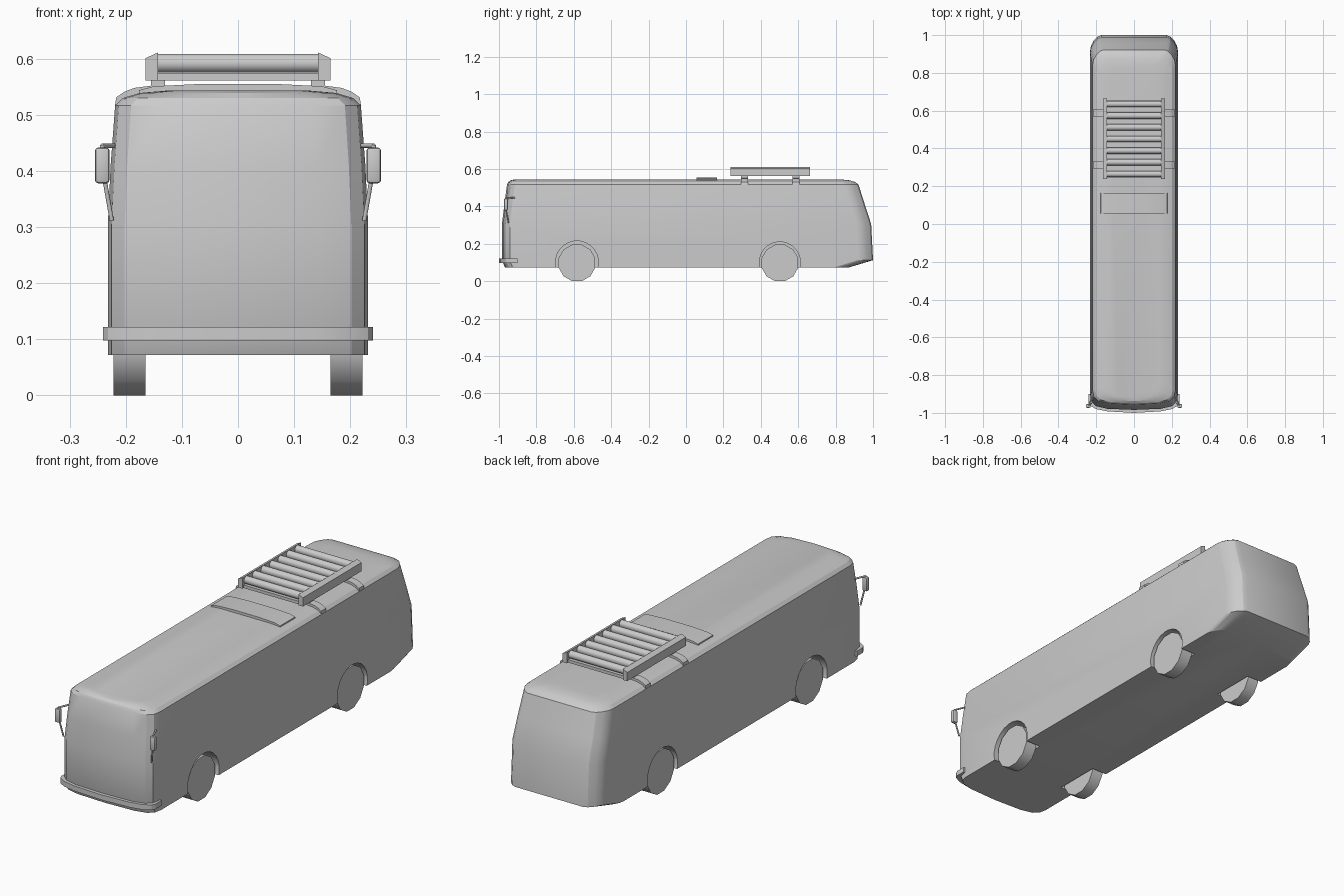
import bpy, bmesh, math
from mathutils import Vector

if "Cube" in bpy.data.objects:
    bpy.data.objects.remove(bpy.data.objects["Cube"])


def finish(name, bm, smooth=None):
    bmesh.ops.recalc_face_normals(bm, faces=bm.faces)
    me = bpy.data.meshes.new(name)
    bm.to_mesh(me)
    bm.free()
    ob = bpy.data.objects.new(name, me)
    bpy.context.collection.objects.link(ob)
    if smooth:
        shade(ob, smooth)
    return ob


def shade(ob, angle):
    bpy.ops.object.select_all(action='DESELECT')
    ob.select_set(True)
    bpy.context.view_layer.objects.active = ob
    bpy.ops.object.shade_smooth_by_angle(angle=math.radians(angle))


def loft(name, rings, smooth=None):
    """Skin a stack of closed rings and cap both ends."""
    bm = bmesh.new()
    vs = [[bm.verts.new(p) for p in r] for r in rings]
    n = len(vs[0])
    for a, b in zip(vs, vs[1:]):
        for i in range(n):
            j = (i + 1) % n
            bm.faces.new((a[i], a[j], b[j], b[i]))
    bm.faces.new(vs[0])
    bm.faces.new(vs[-1])
    return finish(name, bm, smooth)


def box(name, x, y, z, bevel=0):
    bm = bmesh.new()
    bmesh.ops.create_cube(bm, size=1)
    for v in bm.verts:
        for i, (lo, hi) in enumerate((x, y, z)):
            v.co[i] = lo if v.co[i] < 0 else hi
    if bevel:
        bmesh.ops.bevel(bm, geom=bm.edges[:], offset=bevel, segments=2,
                        profile=0.5, affect='EDGES')
    return finish(name, bm, 40 if bevel else None)


def rod(name, p, q, r, sides=8, smooth=50):
    """Cylinder between two points, with a flat side turned downwards."""
    p, q = Vector(p), Vector(q)
    d = (q - p).normalized()
    u = d.cross(Vector((0, 0, 1))).normalized()
    w = u.cross(d)
    ang = [math.tau * (i + 0.5) / sides for i in range(sides)]
    off = [(u * math.sin(a) + w * math.cos(a)) * r for a in ang]
    return loft(name, [[e + o for o in off] for e in (p, q)], smooth)


def plan(z, w, f, b):
    """Horizontal body outline: bowed front, rounded rear corners."""
    half = [(0.62 * w, f + 0.006), (0.87 * w, f + 0.020), (0.97 * w, f + 0.042),
            (w, f + 0.075), (w, b - 0.08), (0.98 * w, b - 0.055),
            (0.92 * w, b - 0.03), (0.83 * w, b - 0.008), (0.74 * w, b)]
    right = [(0, f)] + half + [(0, b)]
    return [(x, y, z) for x, y in right] + [(-x, y, z) for x, y in reversed(half)]


# Body shell
body = loft("bus_body", [plan(*r) for r in (
    (0.072, 0.232, -0.968, 0.866),
    (0.112, 0.232, -0.984, 1.0),
    (0.305, 0.232, -0.984, 0.99),
    (0.41, 0.227, -0.971, 0.956),
    (0.517, 0.219, -0.957, 0.922),
    (0.530, 0.205, -0.950, 0.905),
    (0.539, 0.175, -0.938, 0.875),
    (0.543, 0.13, -0.92, 0.835))])

# Wheel arch cut-outs and wheels
AXLES = ((-0.583, 0.115), (0.502, 0.110))
for y, r in AXLES:
    for s in (-1, 1):
        cut = rod("arch_cutter", (s * 0.155, y, 0.1), (s * 0.3, y, 0.1), r, 24, None)
        cut.hide_render = True
        cut.hide_set(True)
        m = body.modifiers.new("arch", 'BOOLEAN')
        m.operation = 'DIFFERENCE'
        m.solver = 'EXACT'
        m.object = cut
        rod("wheel", (s * 0.165, y, 0.0975), (s * 0.222, y, 0.0975), 0.101, 12, 35)
bpy.context.view_layer.update()
deps = bpy.context.evaluated_depsgraph_get()
body_mesh = bpy.data.meshes.new_from_object(body.evaluated_get(deps))
body.modifiers.clear()
body.data = body_mesh
for o in [o for o in bpy.data.objects if o.name.startswith("arch_cutter")]:
    bpy.data.objects.remove(o)
shade(body, 22)

# Front bumper wrapping round the corners
outer = [(0.241, -0.90), (0.241, -0.945), (0.232, -0.962), (0.20, -0.980), (0.14, -0.992), (0, -1.0)]
outer += [(-x, y) for x, y in reversed(outer[:-1])]
inner = [(x * 0.93, y + (0.02 if y < -0.91 else 0)) for x, y in reversed(outer)]
loft("front_bumper", [[(x, y, z) for x, y in outer + inner] for z in (0.098, 0.122)], 25)


# Crowned roof parts: a half profile extruded along y
def crown(name, half, y0, y1):
    top = half + [(-x, z) for x, z in reversed(half)]
    return loft(name, [[(x, y, z) for x, z in top] for y in (y0, y1)], 25)


crown("roof_hatch", [(0.178, 0.53), (0.176, 0.544), (0.15, 0.551), (0.07, 0.555)], 0.055, 0.165)
for y in (0.313, 0.588):
    crown("roof_strap", [(0.214, 0.515), (0.219, 0.518), (0.217, 0.531), (0.203, 0.541),
                         (0.185, 0.548), (0.155, 0.552), (0.155, 0.562), (0.13, 0.562),
                         (0.13, 0.535), (0.19, 0.53)], y - 0.018, y + 0.018)

# Roof rack: tray, side rails and cross tubes
box("rack_tray", (-0.15, 0.15), (0.245, 0.655), (0.561, 0.575))
for s in (-1, 1):
    sec = [(0.143, 0.561), (0.165, 0.561), (0.165, 0.601), (0.143, 0.611)]
    loft("rack_rail", [[(s * x, y, z) for x, z in sec] for y in (0.237, 0.664)])
for i in range(7):
    y = 0.265 + i * 0.0617
    rod("rack_tube", (-0.146, y, 0.592), (0.146, y, 0.592), 0.0175, 12)

# Wing mirrors with upper arm and lower stay
for s in (-1, 1):
    box("mirror", sorted((s * 0.229, s * 0.255)), (-0.973, -0.953), (0.378, 0.442), 0.006)
    rod("mirror_arm", (s * 0.221, -0.915, 0.445), (s * 0.242, -0.963, 0.445), 0.004)
    rod("mirror_drop", (s * 0.242, -0.963, 0.446), (s * 0.242, -0.9631, 0.43), 0.004)
    rod("mirror_stay", (s * 0.237, -0.961, 0.38), (s * 0.225, -0.95, 0.312), 0.004)
